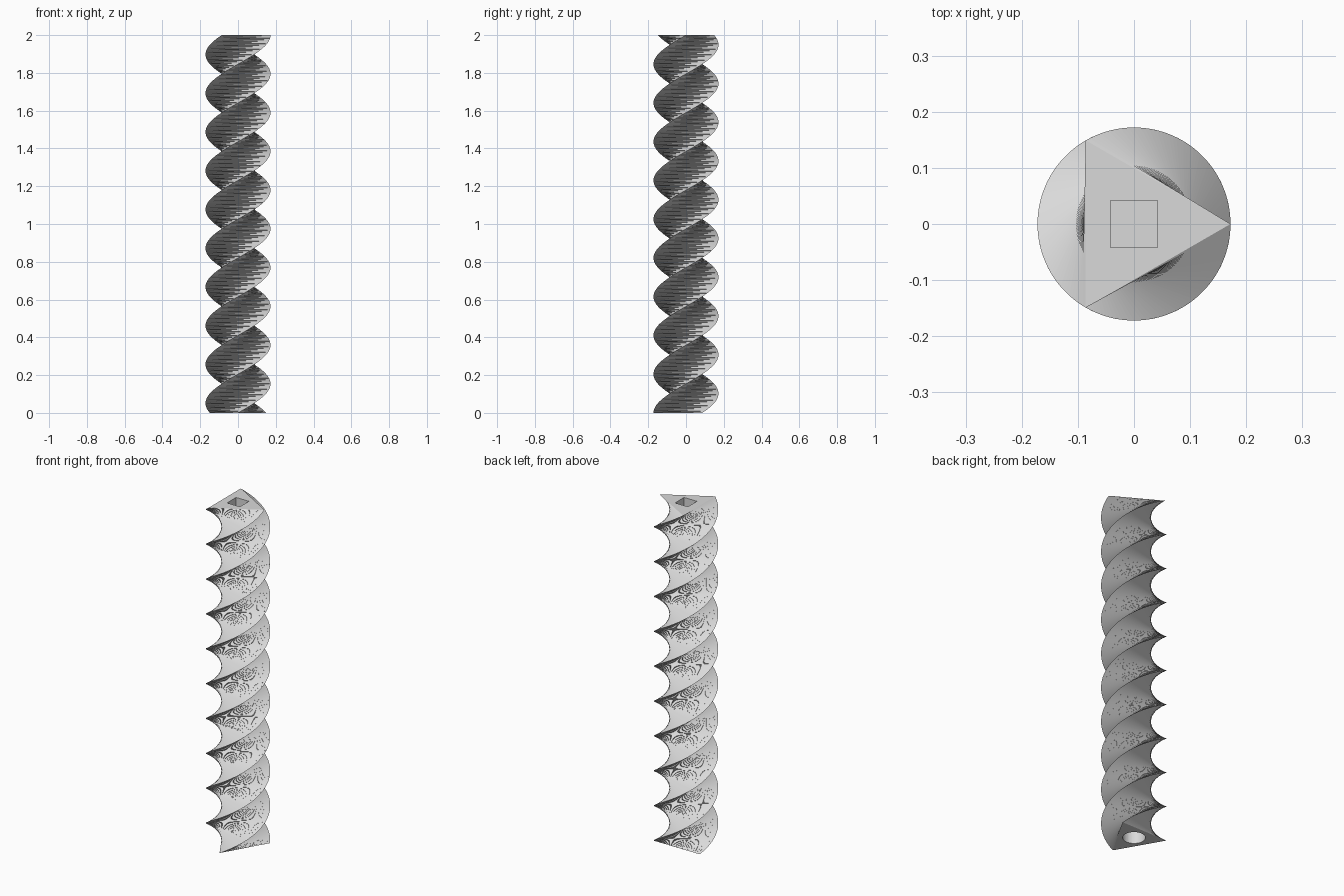
import bpy, bmesh
from math import radians, cos, sin, pi

cube = bpy.data.objects.get("Cube")
if cube:
    bpy.data.objects.remove(cube, do_unlink=True)

HEIGHT = 2.0
RADIUS = 0.172
TWIST = radians(1170)
SLICES = 480
HOLE_RADIUS = 0.0595
HOLE_DEPTH = 0.25

grey = bpy.data.materials.new("light grey")
grey.use_nodes = True
colour = (0.7, 0.7, 0.7, 1)
grey.diffuse_color = colour
grey.node_tree.nodes["Principled BSDF"].inputs["Base Color"].default_value = colour

bm = bmesh.new()


def ring(sides, radius, z, turn):
    """Regular polygon of vertices at height z."""
    angles = [turn + 2 * pi * i / sides for i in range(sides)]
    return [bm.verts.new((radius * cos(a), radius * sin(a), z)) for a in angles]


def pairs(loop):
    return list(zip(loop, loop[1:] + loop[:1]))


def loop_edges(loop):
    return [bm.edges.get(p) or bm.edges.new(p) for p in pairs(loop)]


def socket_end(outer, sides, turn, z, floor_z):
    """Flat end face with a blind socket sunk into it."""
    rim = ring(sides, HOLE_RADIUS, z, turn)
    floor = ring(sides, HOLE_RADIUS, floor_z, turn)
    bmesh.ops.triangle_fill(bm, use_beauty=True,
                            edges=loop_edges(outer) + loop_edges(rim))
    for (a, b), (c, d) in zip(pairs(rim), pairs(floor)):
        bm.faces.new((a, b, d, c))
    bm.faces.new(floor)


# Twisted triangular shaft, each slice split along its shorter diagonal
rings = [ring(3, RADIUS, HEIGHT * i / SLICES, TWIST * (i / SLICES - 1))
         for i in range(SLICES + 1)]
for low, high in zip(rings, rings[1:]):
    for (a, b), (c, d) in zip(pairs(low), pairs(high)):
        bm.faces.new((a, b, c))
        bm.faces.new((b, d, c))

# Square socket on top, round socket underneath
socket_end(rings[-1], 4, pi / 4, HEIGHT, HEIGHT - HOLE_DEPTH)
socket_end(rings[0], 48, 0, 0, HOLE_DEPTH)

bmesh.ops.recalc_face_normals(bm, faces=bm.faces[:])
mesh = bpy.data.meshes.new("twisted_shaft")
bm.to_mesh(mesh)
bm.free()
mesh.materials.append(grey)
shaft = bpy.data.objects.new("twisted_shaft", mesh)
bpy.context.collection.objects.link(shaft)
